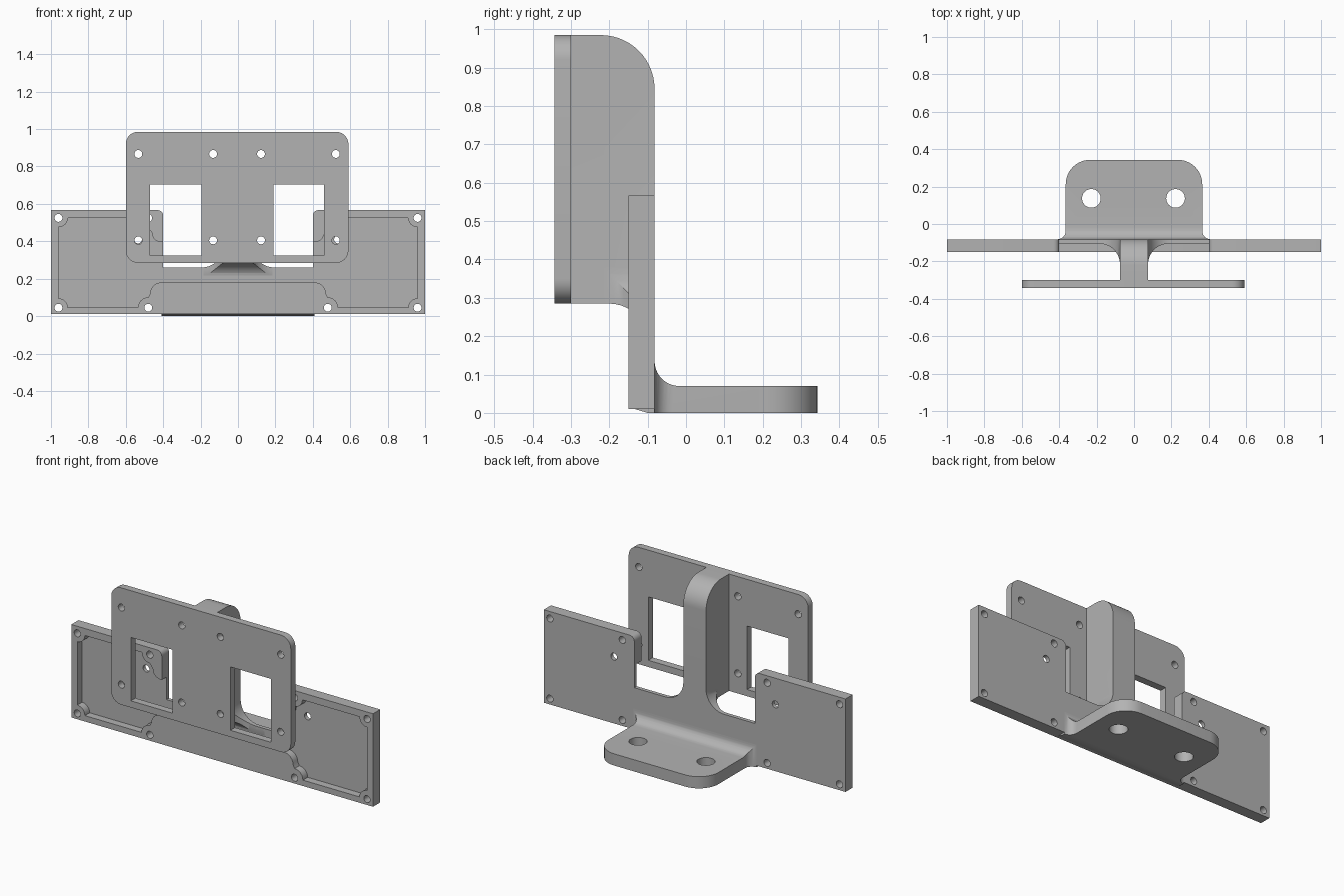
import bpy, bmesh
from math import sin, cos, radians, pi

cube = bpy.data.objects.get("Cube")
if cube:
    bpy.data.objects.remove(cube, do_unlink=True)

grey = bpy.data.materials.new("plain grey")
grey.use_nodes = True
tone = (0.45, 0.45, 0.45, 1)
grey.diffuse_color = tone
grey.node_tree.nodes["Principled BSDF"].inputs["Base Color"].default_value = tone


def arc(u, v, r, start, end, n=10):
    angles = [radians(start + (end - start) * i / n) for i in range(n + 1)]
    return [(u + r * cos(a), v + r * sin(a)) for a in angles]


def mirrored(half):
    return half + [(-u, v) for u, v in reversed(half)]


def box(u0, u1, v0, v1):
    return [(u0, v0), (u1, v0), (u1, v1), (u0, v1)]


def rounded_box(u0, u1, v0, v1, r):
    return (arc(u0 + r, v0 + r, r, 180, 270) + arc(u1 - r, v0 + r, r, 270, 360)
            + arc(u1 - r, v1 - r, r, 0, 90) + arc(u0 + r, v1 - r, r, 90, 180))


def circle(u, v, r):
    return arc(u, v, r, 0, 345, 23)


def prism(name, outline, axis, low, high):
    """Extrude a flat outline along one axis."""
    place = {"x": lambda u, v, w: (w, u, v),
             "y": lambda u, v, w: (u, w, v),
             "z": lambda u, v, w: (u, v, w)}[axis]
    bm = bmesh.new()
    ends = [[bm.verts.new(place(u, v, w)) for u, v in outline] for w in (low, high)]
    for ring in ends:
        bm.faces.new(ring)
    n = len(outline)
    for i in range(n):
        j = (i + 1) % n
        bm.faces.new((ends[0][i], ends[0][j], ends[1][j], ends[1][i]))
    bmesh.ops.recalc_face_normals(bm, faces=bm.faces)
    mesh = bpy.data.meshes.new(name)
    bm.to_mesh(mesh)
    bm.free()
    obj = bpy.data.objects.new(name, mesh)
    bpy.context.scene.collection.objects.link(obj)
    mesh.materials.append(grey)
    return obj


def combine(obj, other, operation="DIFFERENCE"):
    """Apply a boolean and discard the helper."""
    mod = obj.modifiers.new("shape", "BOOLEAN")
    mod.operation, mod.object, mod.solver = operation, other, "EXACT"
    bpy.ops.object.select_all(action="DESELECT")
    bpy.context.view_layer.objects.active = obj
    obj.select_set(True)
    bpy.ops.object.modifier_apply(modifier=mod.name)
    bpy.data.objects.remove(other, do_unlink=True)


def drill(obj, points, r, axis="y"):
    for u, v in points:
        combine(obj, prism("drill", circle(u, v, r), axis, -1, 1))


def finish(obj):
    bpy.ops.object.select_all(action="DESELECT")
    bpy.context.view_layer.objects.active = obj
    obj.select_set(True)
    bpy.ops.object.shade_smooth_by_angle(angle=radians(30))


# Front face plate with two windows and eight screw holes
face = prism("face_plate", rounded_box(-.6, .59, .285, .985, .065), "y", -.343, -.3)
for left, right in ((-.47, -.195), (.19, .46)):
    combine(face, prism("window", box(left, right, .325, .705), "y", -1, 1))
drill(face, [(x, z) for x in (-.533, -.133, .123, .523) for z in (.405, .867)], .021)
finish(face)

# Wide mounting plate with an open middle
half = [(1, .01), (1, .567)] + arc(.43, .537, .03, 90, 180, 5) + [(.4, .26)]
mount = prism("mounting_plate", mirrored(half), "y", -.15, -.082)

# Shallow front pocket that steps around the screw bosses
pocket = ([(.36, .395), (.41, .395)] + arc(.41, .445, .05, 270, 360, 6)
          + arc(.48, .525, .052, 270, 360, 6)
          + arc(.96, .525, .05, 180, 270, 6) + arc(.96, .045, .05, 90, 180, 6)
          + arc(.48, .045, .055, 0, 90, 6) + arc(.41, .12, .06, 0, 90, 6))
combine(mount, prism("pocket", mirrored(pocket), "y", -.3, -.105))
holes = [(.96, .525), (.96, .045), (.48, .045), (.48, .525), (.535, .41)]
drill(mount, [(s * x, z) for x, z in holes for s in (-1, 1)], .021)
finish(mount)

# Central web: three crossed profiles give the flared foot
side = ([(-.31, .285)] + arc(-.2, .185, .1, 90, 0)
        + [(-.1, .185), (-.1, .255), (-.082, .26)] + arc(-.222, .845, .14, 0, 90, 14) + [(-.31, .985)])
web = prism("centre_web", side, "x", -.3, .3)
plan = [(.075, -.4)] + arc(.185, -.215, .11, 180, 90) + [(.25, -.105), (.25, 0)]
combine(web, prism("plan", mirrored(plan), "z", 0, 1.2), "INTERSECT")
front = [(.25, .1), (.25, .26)] + arc(.195, .38, .12, 270, 180) + [(.075, 1.2)]
combine(web, prism("front", mirrored(front), "y", -1, 1), "INTERSECT")
finish(web)

# Rear base flange with filleted root, rounded corners and two bolt holes
side = ([(-.14, .012), (-.1, 0), (.5, 0), (.5, .07)]
        + arc(-.017, .135, .065, 270, 180) + [(-.1, .135), (-.14, .05)])
flange = prism("base_flange", side, "x", -.6, .6)
plan = [(.41, -.2), (.41, -.082)] + arc(.41, -.037, .045, 270, 180, 6) + arc(.235, .213, .13, 0, 90)
combine(flange, prism("plan", mirrored(plan), "z", -1, 1), "INTERSECT")
drill(flange, [(-.228, .137), (.222, .137)], .05, "z")
finish(flange)
